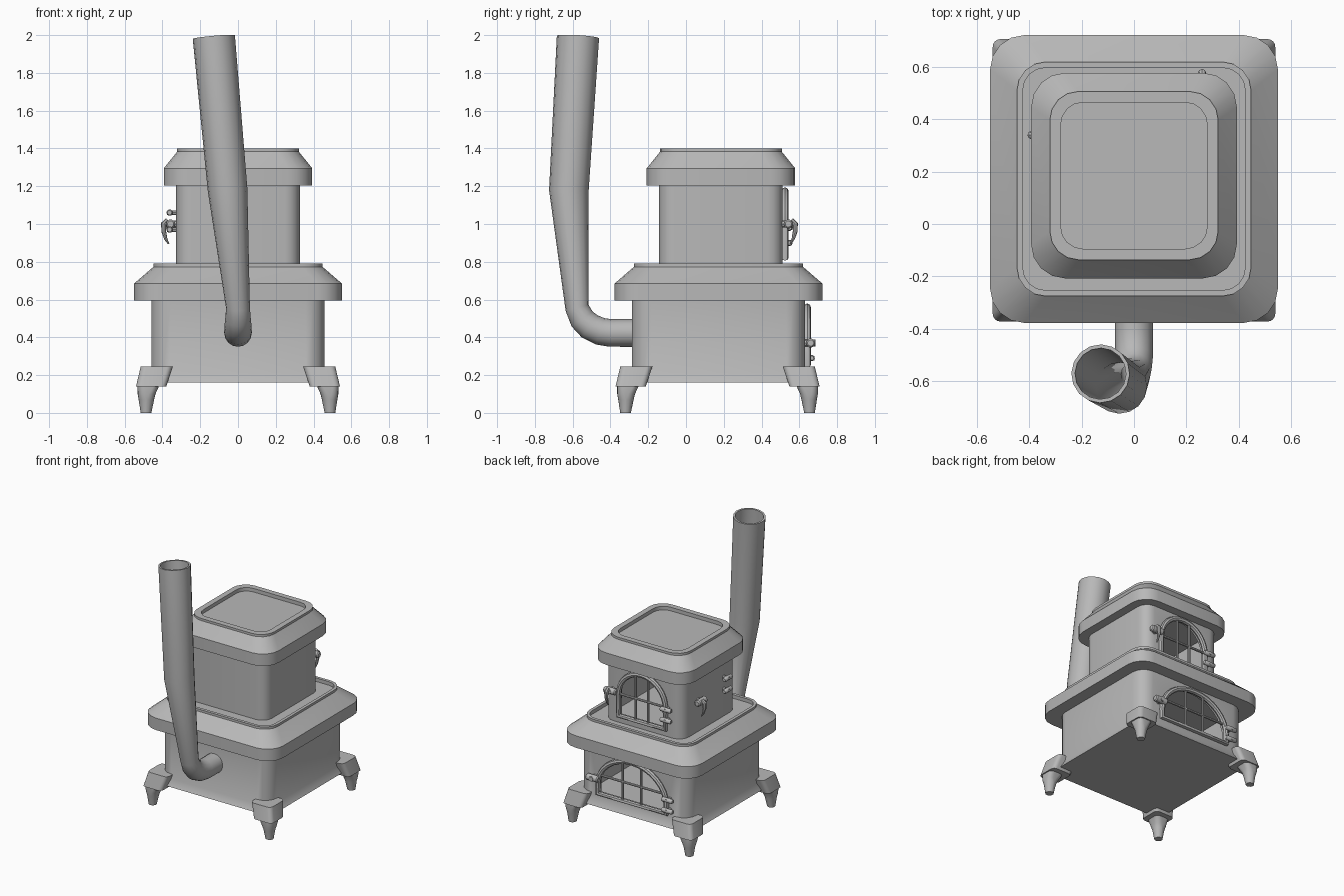
import bpy, bmesh
from math import pi, sin, cos, sqrt, radians
from mathutils import Vector

if "Cube" in bpy.data.objects:
    bpy.data.objects.remove(bpy.data.objects["Cube"], do_unlink=True)

iron = bpy.data.materials.new("grey cast iron")
iron.use_nodes = True
iron.diffuse_color = (0.48, 0.48, 0.48, 1)
iron.node_tree.nodes["Principled BSDF"].inputs["Base Color"].default_value = iron.diffuse_color

LOWER_Y, UPPER_Y = 0.172, 0.185


def select(obj):
    bpy.ops.object.select_all(action="DESELECT")
    obj.select_set(True)
    bpy.context.view_layer.objects.active = obj


def finish(obj, angle=32):
    obj.data.materials.clear()
    obj.data.materials.append(iron)
    select(obj)
    bpy.ops.object.shade_smooth_by_angle(angle=radians(angle))
    return obj


def mesh_object(name, bm):
    bmesh.ops.recalc_face_normals(bm, faces=bm.faces)
    mesh = bpy.data.meshes.new(name)
    bm.to_mesh(mesh)
    bm.free()
    obj = bpy.data.objects.new(name, mesh)
    bpy.context.collection.objects.link(obj)
    return obj


def rounded_square(half, radius, z, cx, cy, steps=4):
    """Points of a square with rounded corners, counter-clockwise."""
    points = []
    for corner, (sx, sy) in enumerate([(1, 1), (-1, 1), (-1, -1), (1, -1)]):
        for i in range(steps + 1):
            a = (corner + i / steps) * pi / 2
            points.append((cx + sx * (half - radius) + radius * cos(a),
                           cy + sy * (half - radius) + radius * sin(a), z))
    return points


def loft(name, rings):
    """Skin a list of equal-length rings and cap both ends."""
    bm = bmesh.new()
    rows = [[bm.verts.new(p) for p in ring] for ring in rings]
    n = len(rows[0])
    for a, b in zip(rows, rows[1:]):
        for i in range(n):
            bm.faces.new((a[i], a[(i + 1) % n], b[(i + 1) % n], b[i]))
    bm.faces.new(rows[0])
    bm.faces.new(rows[-1])
    return mesh_object(name, bm)


def stack(name, cy, rings):
    return loft(name, [rounded_square(h, r, z, 0, cy) for h, r, z in rings])


def tube(name, points, radius, closed=False, sides=8, caps=True):
    """Round tube along points; a fourth value scales the radius."""
    curve = bpy.data.curves.new(name, "CURVE")
    curve.dimensions = "3D"
    curve.bevel_depth = radius
    curve.bevel_resolution = (sides - 4) // 2
    curve.use_fill_caps = caps
    spline = curve.splines.new("POLY")
    spline.points.add(len(points) - 1)
    spline.use_cyclic_u = closed
    for sp, p in zip(spline.points, points):
        sp.co = (*p[:3], 1)
        sp.radius = p[3] if len(p) > 3 else 1
    obj = bpy.data.objects.new(name, curve)
    bpy.context.collection.objects.link(obj)
    select(obj)
    bpy.ops.object.convert(target="MESH")
    return finish(bpy.context.object, 40)


def arch(w, z0, spring, rise, steps=16):
    """Outline of an arched opening as (u, z) pairs."""
    curve = [(w * cos(pi * i / steps), spring + rise * sin(pi * i / steps)) for i in range(steps + 1)]
    return [(w, z0)] + curve + [(-w, z0)]


def cut_opening(body, outline, y0, y1):
    cutter = loft("opening_cutter", [[(u, y, z) for u, z in outline] for y in (y0, y1)])
    mod = body.modifiers.new("opening", "BOOLEAN")
    mod.operation, mod.solver, mod.object = "DIFFERENCE", "EXACT", cutter
    select(body)
    bpy.ops.object.modifier_apply(modifier=mod.name)
    bpy.data.objects.remove(cutter, do_unlink=True)


# Hollow fire boxes, open under the lids
lower_body = stack("lower_body", LOWER_Y, [(0.485, 0.1, 0.16), (0.458, 0.1, 0.21), (0.458, 0.1, 0.61),
                                           (0.43, 0.08, 0.61), (0.43, 0.08, 0.2)])
upper_body = stack("upper_body", UPPER_Y, [(0.327, 0.08, 0.76), (0.327, 0.08, 1.22),
                                           (0.3, 0.06, 1.22), (0.3, 0.06, 0.79)])

# Sloped lids with a raised rim around a shallow tray
for name, cy, z, wide, rim, inner in (("lower_lid", LOWER_Y, 0.595, 0.55, 0.448, 0.425),
                                      ("upper_lid", UPPER_Y, 1.205, 0.393, 0.322, 0.28)):
    finish(stack(name, cy, [(wide, 0.13, z), (wide, 0.13, z + 0.09), (rim, 0.11, z + 0.178),
                            (rim, 0.11, z + 0.195), (inner, 0.085, z + 0.195),
                            (inner, 0.085, z + 0.168)]), 28)

# Four corner legs with a wide cap and a tapered foot
LEG = [(0.43, 0.085, 0.03, 0.245), (0.46, 0.08, 0.03, 0.14), (0.475, 0.056, 0.03, 0.14),
       (0.484, 0.047, 0.035, 0.1), (0.485, 0.041, 0.04, 0.07), (0.487, 0.028, 0.027, 0)]
for side, sx in (("left", 1), ("right", -1)):
    for end, sy in (("back", 1), ("front", -1)):
        finish(loft(f"{side}_{end}_leg", [rounded_square(h, r, z, sx * c, LOWER_Y - 0.005 + sy * c)
                                          for c, h, r, z in LEG]))


# Hardware is placed in face coordinates: u along the wall, v outwards, z up
def back_wall(y):
    return lambda u, v, z, *r: (u, y + v, z, *r)


def side_wall(x, cy):
    return lambda u, v, z, *r: (x - v, cy + u, z, *r)


def barrel(name, at, u, v, z, half, radius):
    ends = [(-1, 0.7), (-0.85, 1), (0.85, 1), (1, 0.7)]
    tube(name, [at(u + k * half, v, z, r) for k, r in ends], radius, sides=10)


def latch(name, at, u, z, handle):
    barrel(name, at, u, 0.03, z, 0.05, 0.024)
    tube(name + "_stem", [at(u, -0.01, z), at(u, 0.055, z)], 0.018)
    if handle:
        tail = [(0.045, 0.02, 1), (0.066, 0, 1.1), (0.066, -0.04, 0.9), (0.055, -0.08, 0.6), (0.04, -0.105, 0.3)]
        tube(name + "_handle", [at(u + 0.01, v, z + dz, r) for v, dz, r in tail], 0.014)


def hinges(name, at, u, heights):
    for i, z in enumerate(heights):
        barrel(f"{name}_{i + 1}", at, u, 0.035, z, 0.045, 0.017)
        tube(f"{name}_{i + 1}_pin", [at(u, -0.01, z), at(u, 0.05, z)], 0.012)


# Arched grate doors
def grate_door(name, body, y, w, z0, spring, rise):
    at = back_wall(y)
    outline = arch(w, z0, spring, rise)
    cut_opening(body, outline, y - 0.1, y + 0.1)
    tube(name + "_frame", [at(u, 0.012, z) for u, z in outline], 0.019, closed=True)
    for side, u in (("left", w * 0.27), ("right", -w * 0.27)):
        top = spring + rise * sqrt(1 - (u / w) ** 2)
        tube(f"{name}_{side}_bar", [at(u, 0.012, z0), at(u, 0.012, top)], 0.009)
    mid = z0 + 0.47 * (spring + rise - z0)
    reach = w * sqrt(1 - (max(mid - spring, 0) / rise) ** 2)
    tube(name + "_cross_bar", [at(-reach, 0.012, mid), at(reach, 0.012, mid)], 0.009)
    return at


lower_door = grate_door("lower_door", lower_body, LOWER_Y + 0.458, 0.285, 0.255, 0.32, 0.24)
latch("lower_latch", lower_door, 0.315, 0.37, False)
hinges("lower_hinge", lower_door, -0.31, (0.37, 0.29))

upper_door = grate_door("upper_door", upper_body, UPPER_Y + 0.327, 0.195, 0.82, 0.98, 0.195)
latch("upper_latch", upper_door, 0.25, 1.0, True)
hinges("upper_hinge", upper_door, -0.215, (0.98, 0.9))

# Fittings on the right wall
wall = side_wall(-0.327, UPPER_Y)
latch("side_latch", wall, 0.145, 1.0, True)
hinges("side_hinge", wall, -0.165, (1.06, 0.97))

finish(lower_body)
finish(upper_body)

# Bent stove pipe, widening towards the open top
path = [(0, -0.26, 0.423, 0.073), (0, -0.40, 0.423, 0.073), (0, -0.455, 0.432, 0.073),
        (0, -0.51, 0.458, 0.072), (0, -0.55, 0.497, 0.068), (0, -0.576, 0.555, 0.063),
        (-0.055, -0.62, 1.18, 0.105), (-0.128, -0.572, 1.99, 0.112)]
pipe = tube("stove_pipe", path, 1, sides=16, caps=False)
bm = bmesh.new()
bm.from_mesh(pipe.data)
bmesh.ops.recalc_face_normals(bm, faces=bm.faces)
# Wall faces must point away from the pipe axis
face = max(bm.faces, key=lambda f: f.calc_center_median().z)
axis = (Vector(path[-1][:3]) + Vector(path[-2][:3])) / 2
if face.normal.dot(face.calc_center_median() - axis) < 0:
    bmesh.ops.reverse_faces(bm, faces=bm.faces)
bm.to_mesh(pipe.data)
bm.free()
shell = pipe.modifiers.new("wall", "SOLIDIFY")
shell.thickness, shell.offset = 0.014, -1
select(pipe)
bpy.ops.object.modifier_apply(modifier=shell.name)
finish(pipe, 40)
